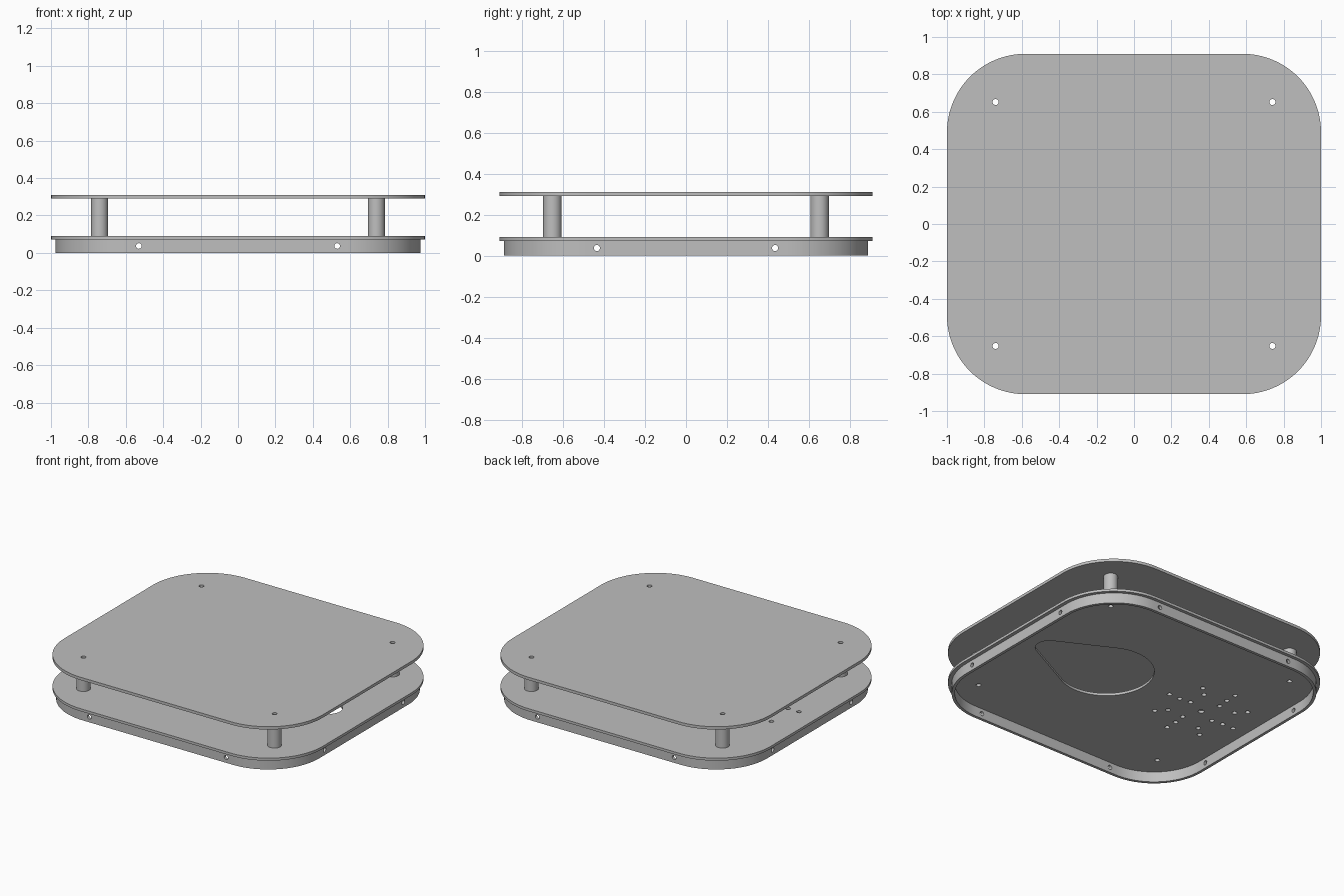
import bpy, bmesh
from math import sin, cos, pi, radians, acos
from mathutils import Matrix

default = bpy.data.objects.get("Cube")
if default:
    bpy.data.objects.remove(default, do_unlink=True)

grey = bpy.data.materials.new("light grey")
grey.use_nodes = True
GREY = (0.52, 0.52, 0.52, 1)
grey.diffuse_color = GREY
grey.node_tree.nodes["Principled BSDF"].inputs["Base Color"].default_value = GREY


def arc(cx, cy, r, start, end, n):
    return [(cx + r * cos(start + (end - start) * i / n),
             cy + r * sin(start + (end - start) * i / n)) for i in range(n + 1)]


def circle(cx, cy, r, n=24):
    return arc(cx, cy, r, 0, 2 * pi, n)[:-1]


def rounded_rect(hx, hy, r):
    pts = []
    for k, (sx, sy) in enumerate([(1, 1), (-1, 1), (-1, -1), (1, -1)]):
        pts += arc(sx * (hx - r), sy * (hy - r), r, k * pi / 2, (k + 1) * pi / 2, 24)
    return pts


def add_mesh(name, mesh):
    obj = bpy.data.objects.new(name, mesh)
    bpy.context.collection.objects.link(obj)
    mesh.materials.clear()
    mesh.materials.append(grey)
    return obj


def smooth(obj):
    bpy.ops.object.select_all(action='DESELECT')
    obj.select_set(True)
    bpy.context.view_layer.objects.active = obj
    bpy.ops.object.shade_smooth_by_angle(angle=radians(30))


def baked(obj):
    dg = bpy.context.evaluated_depsgraph_get()
    return bpy.data.meshes.new_from_object(obj.evaluated_get(dg), depsgraph=dg)


def slab(name, outlines, z0, z1):
    """Extrude a filled outline; further outlines become holes."""
    curve = bpy.data.curves.new(name, 'CURVE')
    curve.dimensions = '2D'
    curve.fill_mode = 'BOTH'
    curve.extrude = (z1 - z0) / 2
    for pts in outlines:
        s = curve.splines.new('POLY')
        s.points.add(len(pts) - 1)
        for p, (x, y) in zip(s.points, pts):
            p.co = (x, y, 0, 1)
        s.use_cyclic_u = True
    temp = bpy.data.objects.new("outline", curve)
    bpy.context.collection.objects.link(temp)
    mesh = baked(temp)
    bpy.data.objects.remove(temp, do_unlink=True)
    bm = bmesh.new()
    bm.from_mesh(mesh)
    bmesh.ops.translate(bm, verts=bm.verts, vec=(0, 0, (z0 + z1) / 2))
    bmesh.ops.remove_doubles(bm, verts=bm.verts, dist=1e-5)
    bmesh.ops.recalc_face_normals(bm, faces=bm.faces)
    bm.to_mesh(mesh)
    bm.free()
    mesh.name = name
    return add_mesh(name, mesh)


POST_X, POST_Y, BORE = 0.74, 0.652, 0.016
corners = [(sx * POST_X, sy * POST_Y) for sx in (-1, 1) for sy in (-1, 1)]
bores = [circle(x, y, BORE) for x, y in corners]
plate = rounded_rect(1, 0.91, 0.42)

# Top plate
smooth(slab("top_plate", [plate] + bores, 0.29, 0.31))

# Lower plate: teardrop opening and rings of vent holes
big_x, big_r, tip_x, tip_r = 0.23, 0.305, 0.70, 0.09
t = acos((big_r - tip_r) / (tip_x - big_x))
teardrop = arc(big_x, 0, big_r, t, 2 * pi - t, 48) + arc(tip_x, 0, tip_r, -t, t, 16)
VENT_X = -0.556
vents = [circle(VENT_X, 0, 0.02, 16)]
for count, radius, turn in [(4, 0.135, 20), (8, 0.212, 10), (8, 0.295, 7)]:
    for i in range(count):
        a = radians(turn) + 2 * pi * i / count
        vents.append(circle(VENT_X + radius * cos(a), radius * sin(a), 0.016, 16))
smooth(slab("lower_plate", [plate, teardrop] + bores + vents, 0.072, 0.09))

# Hollow posts between the plates
for i, (x, y) in enumerate(corners):
    smooth(slab(f"post_{i + 1}", [circle(x, y, 0.045, 32), circle(x, y, BORE)], 0.09, 0.29))

# Skirt under the lower plate, with two screw holes in each side
skirt = slab("skirt", [rounded_rect(0.975, 0.888, 0.395),
                       rounded_rect(0.955, 0.868, 0.375)], 0, 0.072)
bm = bmesh.new()
for s in (-1, 1):
    for side in (-1, 1):
        for loc, axis in [((s * 0.53, side * 0.878, 0.037), 'X'),
                          ((side * 0.965, s * 0.435, 0.037), 'Y')]:
            bmesh.ops.create_cone(bm, cap_ends=True, segments=20, radius1=0.015,
                                  radius2=0.015, depth=0.1,
                                  matrix=Matrix.Translation(loc) @ Matrix.Rotation(pi / 2, 4, axis))
mesh = bpy.data.meshes.new("screw_hole_cutter")
bm.to_mesh(mesh)
bm.free()
cutter = add_mesh("screw_hole_cutter", mesh)
cutter.hide_render = True
cut = skirt.modifiers.new("screw holes", 'BOOLEAN')
cut.operation = 'DIFFERENCE'
cut.solver = 'EXACT'
cut.object = cutter
bpy.context.view_layer.update()
result = baked(skirt)
skirt.modifiers.clear()
skirt.data = result
bpy.data.objects.remove(cutter, do_unlink=True)
smooth(skirt)
